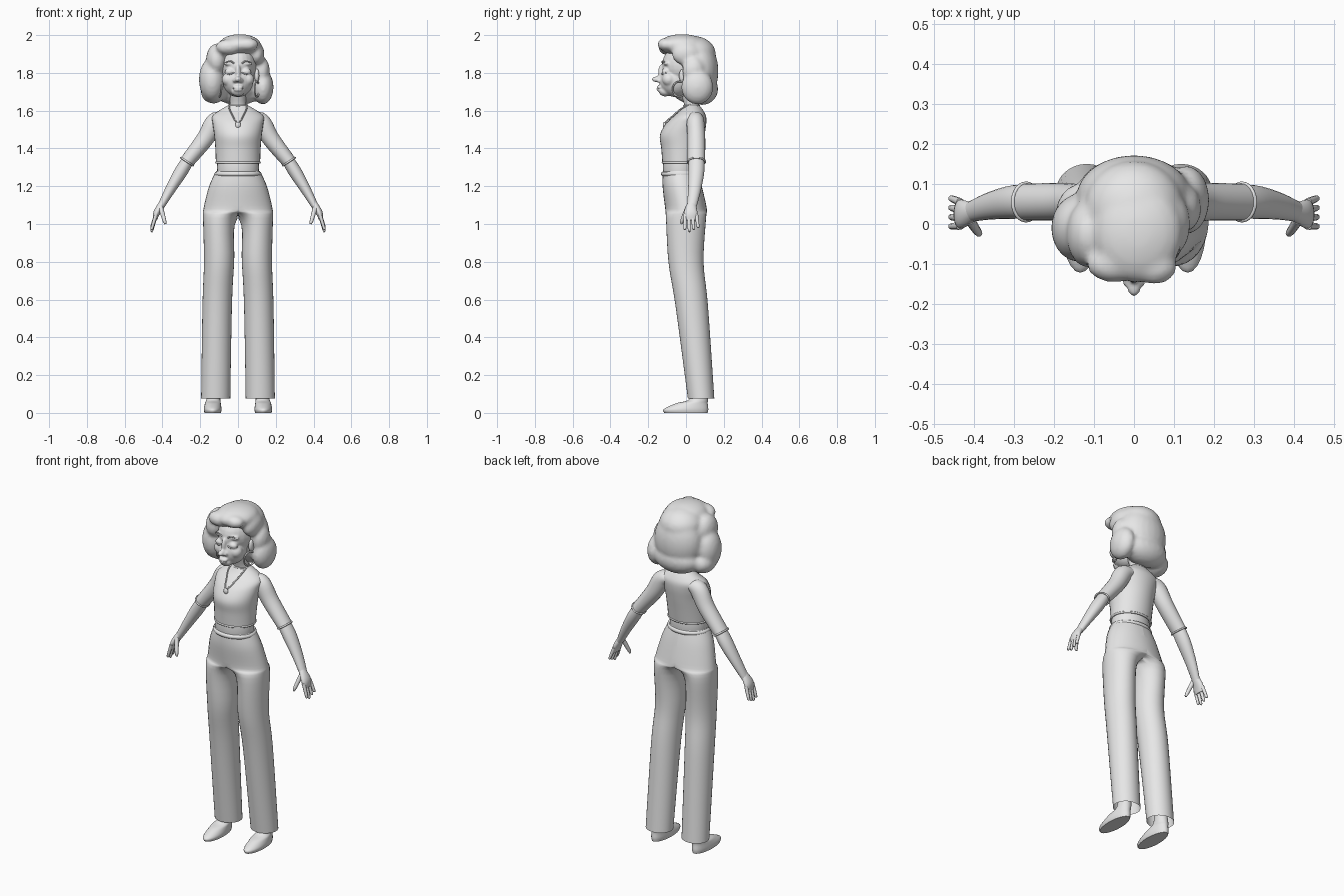
import bpy, bmesh, math
from mathutils import Vector, Matrix

if "Cube" in bpy.data.objects:
    bpy.data.objects.remove(bpy.data.objects["Cube"], do_unlink=True)

GREY = (0.8, 0.8, 0.8, 1)
clay = bpy.data.materials.new("light_grey")
clay.use_nodes = True
clay.diffuse_color = GREY
clay.node_tree.nodes["Principled BSDF"].inputs["Base Color"].default_value = GREY

SIDES = {"left": 1, "right": -1}
UP = Vector((0, 0, 1))
BACK = Vector((0, 1, 0))


def add_object(name, data):
    obj = bpy.data.objects.new(name, data)
    bpy.context.collection.objects.link(obj)
    data.materials.append(clay)
    return obj


def add_mesh(name, bm):
    mesh = bpy.data.meshes.new(name)
    bmesh.ops.recalc_face_normals(bm, faces=bm.faces)
    for face in bm.faces:
        face.smooth = True
    bm.to_mesh(mesh)
    bm.free()
    mesh.set_sharp_from_angle(angle=1)
    return add_object(name, mesh)


def interpolate(stations, steps=5):
    """Run a smooth spline through the given stations."""
    keys = [Vector(s) for s in stations]
    result = []
    for i in range(len(keys) - 1):
        start, end = keys[i], keys[i + 1]
        slope_in = (end - keys[max(i - 1, 0)]) / 2
        slope_out = (keys[min(i + 2, len(keys) - 1)] - start) / 2
        for k in range(steps):
            t = k / steps
            ease = t * t * (3 - 2 * t)
            result.append(start.lerp(end, ease) + slope_in * t * (1 - t) ** 2
                          - slope_out * t * t * (1 - t))
    return result + [keys[-1]]


def sweep(name, stations, upright=False, caps=True, mirror=True, half=False, sides=24):
    """Skin elliptical rings (x, y, z, width radius, depth radius) along a path."""
    bm = bmesh.new()
    path = interpolate(stations)
    rings = []
    for i, station in enumerate(path):
        before, after = path[max(i - 1, 0)], path[min(i + 1, len(path) - 1)]
        along = UP if upright else Vector((after - before)[:3]).normalized()
        depth = (BACK - along * BACK.dot(along)).normalized()
        width = depth.cross(along)
        ring = []
        for k in range(sides):
            angle = math.tau * k / sides
            point = (Vector(station[:3]) + width * station[3] * math.cos(angle)
                     + depth * station[4] * math.sin(angle))
            if half:
                point.x = max(point.x, 0)
            ring.append(bm.verts.new(point))
        rings.append(ring)
    for lower, upper in zip(rings, rings[1:]):
        for k in range(sides):
            n = (k + 1) % sides
            corners = lower[k], lower[n], upper[n], upper[k]
            if not half or any(v.co.x > 0 for v in corners):
                bm.faces.new(corners)
    if caps:
        bm.faces.new(rings[0])
        bm.faces.new(rings[-1])
    loose = [v for v in bm.verts if not v.link_faces]
    bmesh.ops.delete(bm, geom=loose, context='VERTS')
    obj = add_mesh(name, bm)
    if mirror:
        obj.modifiers.new("mirror", 'MIRROR').merge_threshold = 0.0005


def trunk(name, stations, caps=True):
    """Central upright form from (z, y, width radius, depth radius)."""
    sweep(name, [(0, y, z, rx, ry) for z, y, rx, ry in stations],
          upright=True, caps=caps, mirror=False, sides=32)


def blend(name, blobs, voxel, smoothing, both_sides=False):
    """Fuse ellipsoids (centre, radii) into one soft form."""
    bm = bmesh.new()
    for centre, radii in blobs:
        for side in SIDES.values():
            if side > 0 or (both_sides and centre[0]):
                place = Matrix.Translation((centre[0] * side, centre[1], centre[2]))
                bmesh.ops.create_uvsphere(bm, u_segments=24, v_segments=16, radius=1,
                                          matrix=place @ Matrix.Diagonal((*radii, 1)))
    obj = add_mesh(name, bm)
    remesh = obj.modifiers.new("remesh", 'REMESH')
    remesh.mode = 'VOXEL'
    remesh.voxel_size = voxel
    remesh.use_smooth_shade = True
    smooth = obj.modifiers.new("smooth", 'SMOOTH')
    smooth.factor = 0.5
    smooth.iterations = smoothing


def tube(name, points, radius, closed=False):
    curve = bpy.data.curves.new(name, 'CURVE')
    curve.dimensions = '3D'
    curve.bevel_depth = radius
    curve.bevel_resolution = 2
    curve.use_fill_caps = True
    spline = curve.splines.new('BEZIER')
    spline.use_cyclic_u = closed
    spline.bezier_points.add(len(points) - 1)
    for knot, point in zip(spline.bezier_points, points):
        knot.co = point
        knot.handle_left_type = knot.handle_right_type = 'AUTO'
    add_object(name, curve)


def hoop(name, centre, across, over, radius, count=12):
    """Closed elliptical band spanned by two half axes."""
    angles = [math.tau * k / count for k in range(count)]
    tube(name, [Vector(centre) + Vector(across) * math.cos(a) + Vector(over) * math.sin(a)
                for a in angles], radius, closed=True)


# Trousers: one leg and half of the hips, mirrored
sweep("trousers", [
    (.118, .08, .075, .077, .07), (.11, .03, .57, .078, .086), (.1, 0, .8, .08, .093),
    (.094, 0, 1.03, .091, .106), (0, 0, 1.08, .183, .11), (0, -.02, 1.2, .153, .104),
    (0, -.03, 1.28, .116, .092)], upright=True, caps=False, half=True, sides=32)
hoop("waistband", (0, -.03, 1.265), (.112, 0, 0), (0, .09, 0), .013)

# Shoes with the ankles inside the hems
sweep("shoe", [(.134, 0, 0, .043, .115), (.134, 0, .02, .047, .118), (.133, .03, .05, .042, .085),
               (.13, .07, .08, .036, .045), (.12, .07, .2, .03, .035)], upright=True)

# Torso
trunk("midriff", [(1.2, -.03, .1, .08), (1.3, -.03, .111, .092), (1.4, -.03, .1, .08)])
trunk("top", [(1.32, -.027, .117, .098), (1.4, -.023, .12, .108), (1.47, -.02, .126, .118),
              (1.53, 0, .134, .107), (1.57, .02, .136, .086), (1.6, .03, .1, .062),
              (1.63, .03, .05, .04)], caps=False)
hoop("top_hem", (0, -.027, 1.325), (.115, 0, 0), (0, .096, 0), .006)
hoop("neckline", (0, .03, 1.625), (.05, 0, 0), (0, .04, 0), .005)
trunk("neck", [(1.57, .035, .055, .04), (1.63, .03, .043, .039), (1.7, .01, .042, .042),
               (1.76, 0, .05, .05)])

# Arms
sweep("sleeve", [(.07, .05, 1.56, .03, .04), (.12, .05, 1.54, .05, .047),
                 (.175, .055, 1.45, .046, .047), (.27, .055, 1.33, .038, .046)])
sweep("forearm", [(.25, .055, 1.36, .03, .04), (.3, .055, 1.28, .035, .042),
                  (.36, .045, 1.18, .027, .034), (.41, .03, 1.09, .018, .025)])

# Hands: palm, four fanned fingers and a thumb
sweep("palm", [(.4, .03, 1.11, .018, .022), (.43, .025, 1.06, .018, .036),
               (.44, .025, 1.02, .01, .032)])
for i, finger in enumerate(("index", "middle", "ring", "little")):
    y = .02 * i - .005
    tip = .96 + .01 * abs(i - 1)
    sweep(finger + "_finger", [(.434, y, 1.05, .01, .01), (.455, y * 1.15, tip + .01, .008, .008),
                               (.458, y * 1.15, tip, .004, .004)], sides=10)
sweep("thumb", [(.41, .01, 1.09, .013, .013), (.39, -.02, 1.02, .01, .01),
                (.384, -.024, 1, .005, .005)], sides=10)

# Head: skull, jaw, chin, cheeks, nose, lips, eyelids and brow ridges
blend("head", [
    ((0, 0, 1.84), (.098, .127, .115)), ((0, -.055, 1.757), (.081, .086, .085)),
    ((0, -.11, 1.703), (.036, .034, .028)), ((.05, -.09, 1.765), (.036, .036, .036)),
    ((0, -.13, 1.8), (.014, .018, .045)), ((0, -.152, 1.766), (.018, .029, .016)),
    ((.017, -.143, 1.76), (.012, .014, .011)), ((0, -.141, 1.724), (.03, .015, .009)),
    ((0, -.14, 1.71), (.025, .016, .009)), ((.043, -.108, 1.806), (.027, .021, .019)),
    ((.043, -.103, 1.85), (.033, .017, .012))], .006, 3, both_sides=True)
blend("ears", [((.1, -.016, 1.785), (.013, .022, .038))], .005, 2, both_sides=True)
tube("lip_line", [(-.026, -.144, 1.717), (0, -.155, 1.716), (.026, -.144, 1.717)], .002)

# Hair: full back, swept fringe, long right side and tucked left side
blend("hair", [
    ((0, .065, 1.81), (.145, .107, .165)), ((0, .04, 1.9), (.125, .118, .095)),
    ((0, .085, 1.715), (.14, .085, .085)), ((.01, -.02, 1.948), (.112, .127, .057)),
    ((.05, -.105, 1.95), (.058, .046, .036)), ((-.05, -.1, 1.937), (.068, .046, .042)),
    ((-.137, -.01, 1.765), (.07, .085, .115)), ((-.113, -.025, 1.87), (.056, .085, .085)),
    ((-.13, .02, 1.7), (.067, .082, .062)), ((.132, .06, 1.725), (.056, .085, .092)),
    ((.1, 0, 1.9), (.04, .075, .06)), ((.125, .04, 1.81), (.043, .06, .075))], .011, 4)

# Paired details: lashes, brows, earrings and cuffs
for label, side in SIDES.items():
    for feature, z, lift in (("lashes", 1.802, -.008), ("brow", 1.85, .012)):
        tube(label + "_" + feature, [(side * (.044 + .025 * k), -.124 + .02 * (k > 0),
                                      z + lift * (1 - abs(k))) for k in (-1, 0, 1)], .004)
    hoop(label + "_earring", (side * .1, -.034, 1.714), (side * .012, .036, 0), (0, 0, .04), .0045)
    hoop(label + "_cuff", (side * .27, .055, 1.33), (side * .032, 0, .021), (0, .046, 0), .005)

# Necklace and pendant
chain = [(.046, .025, 1.632), (.046, -.022, 1.612), (.028, -.07, 1.572), (.012, -.102, 1.545)]
tube("necklace", chain + [(0, -.11, 1.535)] + [(-x, y, z) for x, y, z in reversed(chain)], .004)
blend("pendant", [((0, -.114, 1.524), (.015, .009, .017))], .003, 1)
